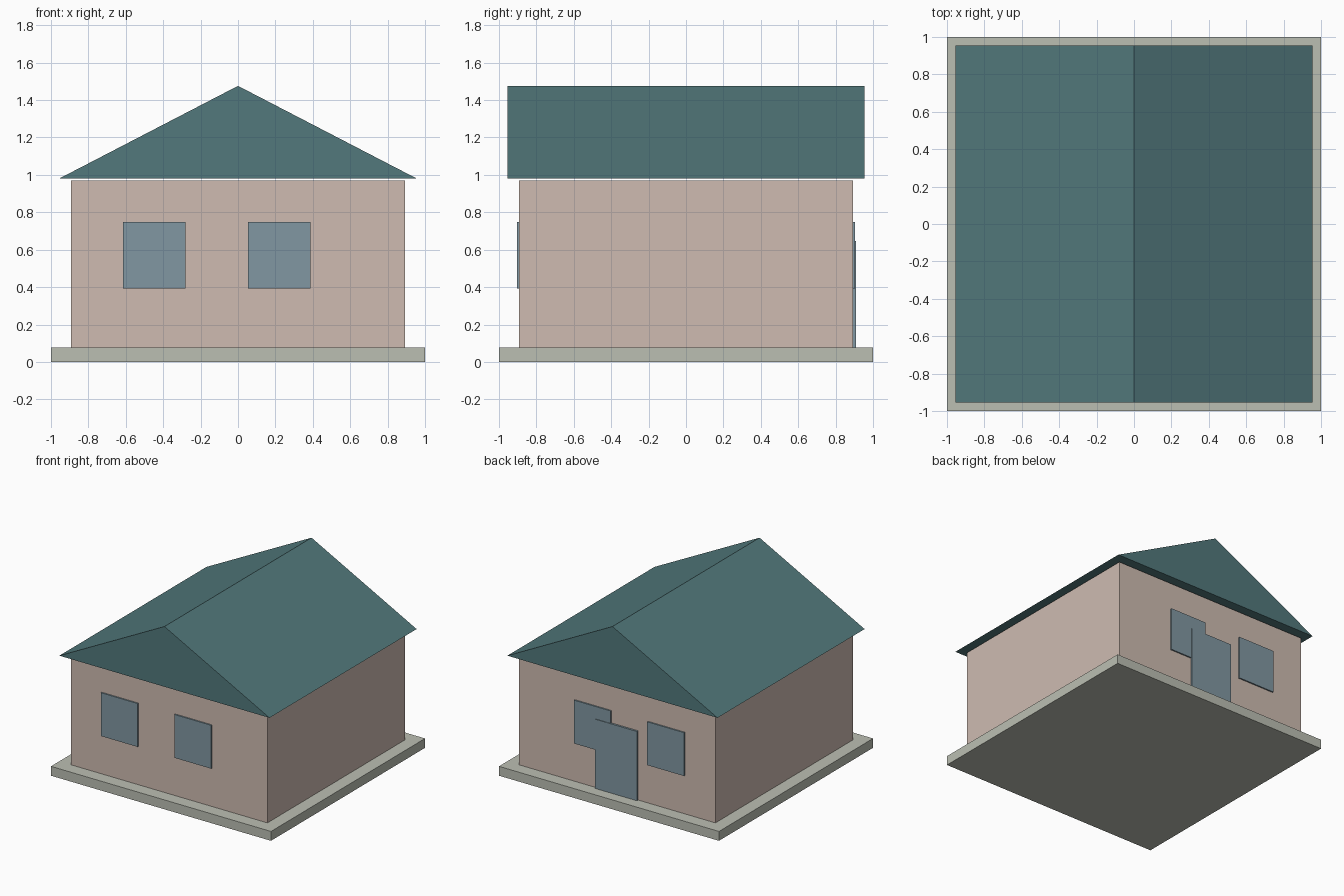
import bpy, bmesh

if "Cube" in bpy.data.objects:
    bpy.data.objects.remove(bpy.data.objects["Cube"])


def material(name, rgb):
    m = bpy.data.materials.new(name)
    m.diffuse_color = (*rgb, 1)
    m.use_nodes = True
    m.node_tree.nodes["Principled BSDF"].inputs["Base Color"].default_value = m.diffuse_color
    return m


stone = material("stone", (0.50, 0.52, 0.45))
plaster = material("plaster", (0.62, 0.50, 0.44))
tiles = material("tiles", (0.085, 0.19, 0.20))
glass = material("glass", (0.22, 0.31, 0.36))


def extrude_profile(name, profile, y0, y1, mat):
    """Solid made by extruding an XZ outline from y0 to y1."""
    bm = bmesh.new()
    face = bm.faces.new([bm.verts.new((x, y0, z)) for x, z in profile])
    result = bmesh.ops.extrude_face_region(bm, geom=[face])
    moved = [g for g in result["geom"] if isinstance(g, bmesh.types.BMVert)]
    bmesh.ops.translate(bm, verts=moved, vec=(0, y1 - y0, 0))
    bmesh.ops.recalc_face_normals(bm, faces=bm.faces)
    mesh = bpy.data.meshes.new(name)
    bm.to_mesh(mesh)
    bm.free()
    mesh.materials.append(mat)
    obj = bpy.data.objects.new(name, mesh)
    bpy.context.collection.objects.link(obj)
    return obj


def box(name, x0, x1, y0, y1, z0, z1, mat):
    return extrude_profile(name, [(x0, z0), (x1, z0), (x1, z1), (x0, z1)], y0, y1, mat)


# Ground slab and walls
SLAB_TOP, WALL, WALL_TOP = 0.077, 0.892, 0.969
box("foundation", -1, 1, -1, 1, 0, SLAB_TOP, stone)
box("walls", -WALL, WALL, -WALL, WALL, SLAB_TOP, WALL_TOP, plaster)

# Gable roof, floating just above the walls
extrude_profile("roof", [(-0.955, 0.981), (0.955, 0.981), (0, 1.476)], -0.955, 0.955, tiles)

# Window pairs, front and back
for label, y0, y1 in (("front", -0.903, -0.885), ("back", 0.885, 0.903)):
    for side, cx in (("left", -0.447), ("right", 0.221)):
        box(f"{label}_window_{side}", cx - 0.167, cx + 0.167, y0, y1, 0.392, 0.748, glass)

# Door on the back
box("door", -0.19, 0.19, 0.885, 0.908, SLAB_TOP, 0.646, glass)
